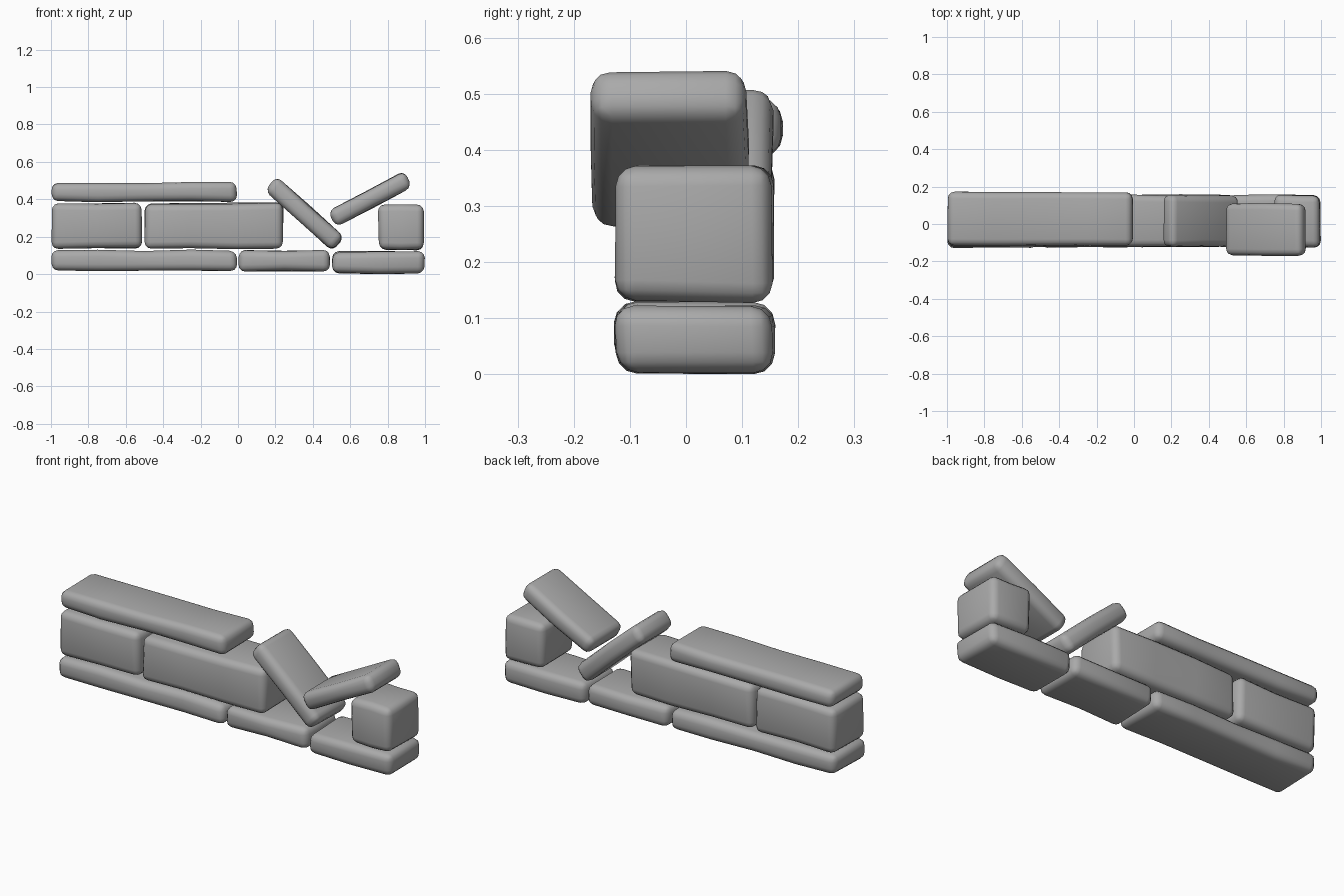
import bpy
import bmesh
import math
import random
from mathutils import Matrix, Vector

random.seed(4)

cube = bpy.data.objects.get("Cube")
if cube:
    bpy.data.objects.remove(cube, do_unlink=True)

# One plain stone colour
stone = bpy.data.materials.new("stone grey")
stone.use_nodes = True
grey = (0.4, 0.4, 0.4, 1)
stone.diffuse_color = grey
stone.node_tree.nodes["Principled BSDF"].inputs["Base Color"].default_value = grey


def make_stone(name, centre, size, tilt=0, bevel=0.036):
    """Rounded, slightly uneven block, tilted about the y axis."""
    bm = bmesh.new()
    bmesh.ops.create_cube(bm, size=1, matrix=Matrix.Diagonal((*size, 1)))
    # Cross cuts so the long faces can undulate
    cuts = max(1, round(size[0] / 0.25) - 1)
    for i in range(cuts):
        x = size[0] * ((i + 1) / (cuts + 1) - 0.5)
        bmesh.ops.bisect_plane(bm, geom=bm.verts[:] + bm.edges[:] + bm.faces[:],
                               plane_co=(x, 0, 0), plane_no=(1, 0, 0))
    # Pull points gently inwards
    for v in bm.verts:
        v.co = Vector(c * (1 - 2 * random.uniform(0, 0.01) / s) if abs(c) > 0.49 * s else c
                      for c, s in zip(v.co, size))
    mesh = bpy.data.meshes.new(name)
    bm.to_mesh(mesh)
    bm.free()
    mesh.materials.append(stone)
    obj = bpy.data.objects.new(name, mesh)
    bpy.context.collection.objects.link(obj)
    obj.location = centre
    obj.rotation_euler.y = -math.radians(tilt)
    mod = obj.modifiers.new("worn edges", "BEVEL")
    mod.width = bevel
    mod.segments = 3
    mod.limit_method = "ANGLE"
    mod.angle_limit = math.radians(40)
    mesh.shade_smooth()
    return obj


def lay_stone(name, x0, x1, z0, z1, y0=-0.13, y1=0.16, bevel=0.036):
    """Stone resting level between the given limits."""
    return make_stone(name, ((x0 + x1) / 2, (y0 + y1) / 2, (z0 + z1) / 2),
                      (x1 - x0, y1 - y0, z1 - z0), bevel=bevel)


# Bottom course of flat slabs
lay_stone("base_slab_right", -1, 0, 0.015, 0.132)
lay_stone("base_slab_middle", 0, 0.495, 0.01, 0.132)
lay_stone("base_slab_left", 0.5, 1, 0, 0.125)

# Middle course of thick blocks
lay_stone("block_right", -1, -0.51, 0.133, 0.383)
lay_stone("block_middle", -0.505, 0.247, 0.133, 0.383)
lay_stone("block_left", 0.745, 1, 0.125, 0.374)

# Top slab
lay_stone("top_slab", -1, 0, 0.383, 0.495, -0.12, 0.175)

# Two toppled slabs leaning in the gap
make_stone("leaning_slab", (0.355, 0.018, 0.323), (0.495, 0.285, 0.11), -41.3)
make_stone("fallen_slab", (0.705, -0.03, 0.402), (0.475, 0.29, 0.105), 27.5)
